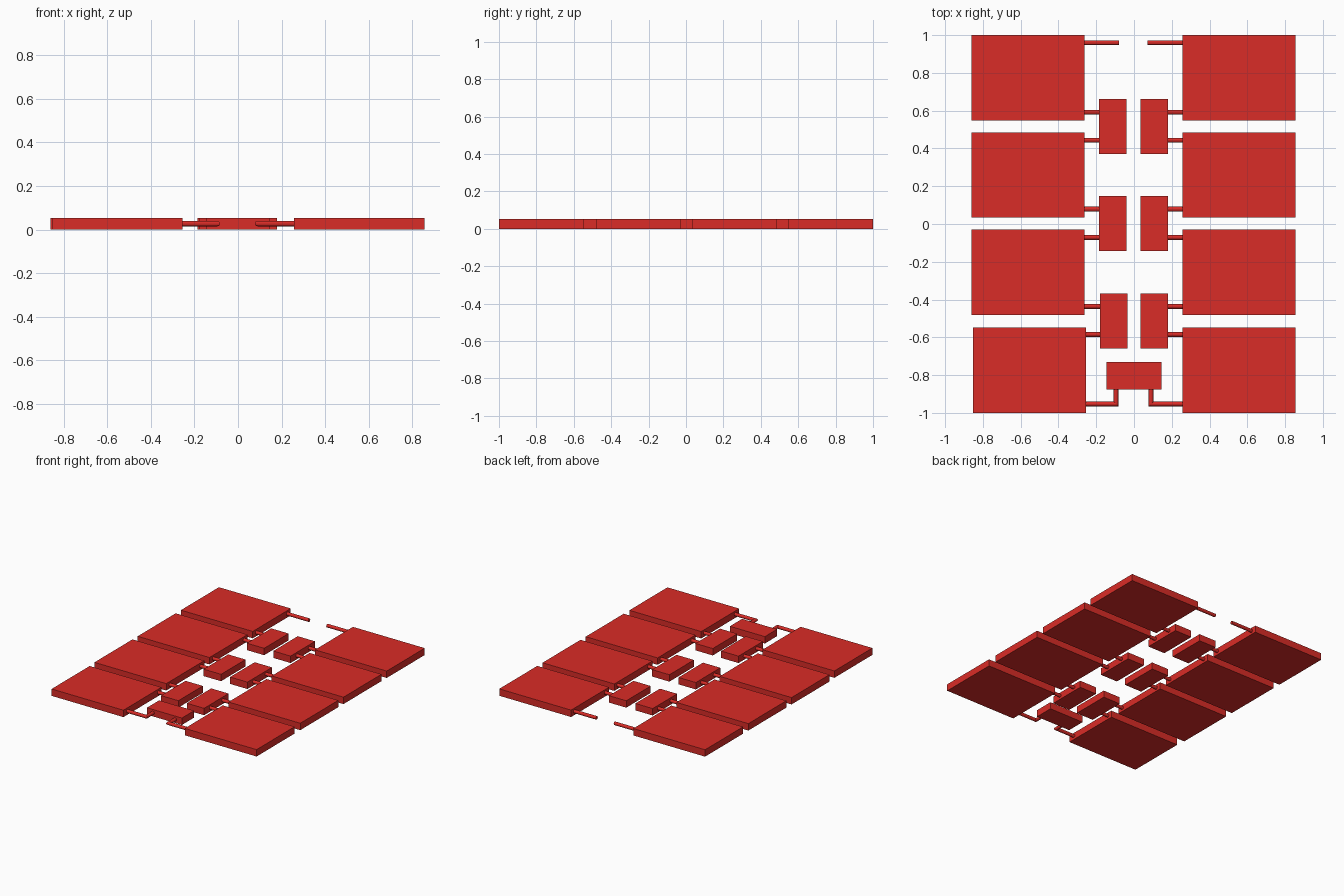
import bpy, bmesh, math
from mathutils import Vector

if "Cube" in bpy.data.objects:
    bpy.data.objects.remove(bpy.data.objects["Cube"])

red = bpy.data.materials.new("red")
red.diffuse_color = (0.7, 0.025, 0.02, 1)
red.use_nodes = True
red.node_tree.nodes["Principled BSDF"].inputs["Base Color"].default_value = red.diffuse_color

THICK = 0.052      # slab thickness
WIRE_Z = 0.0275    # wire centre height
WIRE_R = 0.0125


def finish(name, bm):
    bmesh.ops.recalc_face_normals(bm, faces=bm.faces)
    mesh = bpy.data.meshes.new(name)
    bm.to_mesh(mesh)
    bm.free()
    mesh.materials.append(red)
    obj = bpy.data.objects.new(name, mesh)
    bpy.context.collection.objects.link(obj)
    return obj


def slab(name, x, y, w, d):
    bm = bmesh.new()
    bmesh.ops.create_cube(bm, size=1)
    bmesh.ops.scale(bm, vec=(w, d, THICK), verts=bm.verts)
    bmesh.ops.translate(bm, vec=(x, y, THICK / 2), verts=bm.verts)
    return finish(name, bm)


def wire(name, points, sides=12):
    """Round wire along flat (x, y) points, mitred at corners."""
    bm = bmesh.new()
    pts = [Vector(p) for p in points]
    rings = []
    for i, p in enumerate(pts):
        normals = []
        for a, b in ((i - 1, i), (i, i + 1)):
            if a >= 0 and b < len(pts):
                d = (pts[b] - pts[a]).normalized()
                normals.append(Vector((-d.y, d.x)))
        n = sum(normals, Vector((0, 0))).normalized()
        n /= n.dot(normals[0])
        ring = []
        for k in range(sides):
            t = math.tau * k / sides
            q = p + n * WIRE_R * math.cos(t)
            ring.append(bm.verts.new((q.x, q.y, WIRE_Z + WIRE_R * math.sin(t))))
        rings.append(ring)
    for r0, r1 in zip(rings, rings[1:]):
        for k in range(sides):
            j = (k + 1) % sides
            bm.faces.new((r0[k], r0[j], r1[j], r1[k]))
    bm.faces.new(rings[0])
    bm.faces.new(rings[-1])
    return finish(name, bm)


panel_y = [0.774, 0.2595, -0.2545, -0.774]
block_y = [0.515, 0.002, -0.514]
tab_y = [0.592, 0.444, 0.079, -0.071, -0.437, -0.585]

for side, s, panel_x, block_x in (("left", -1, -0.56, -0.113), ("right", 1, 0.556, 0.107)):
    # Large panels; the last left one sits slightly inward
    for i, y in enumerate(panel_y):
        shift = 0.007 if side == "left" and i == 3 else 0
        slab(f"{side}_panel_{i + 1}", panel_x + shift, y, 0.598, 0.452)
    # Small connector blocks
    for i, y in enumerate(block_y):
        shift = 0.006 if side == "left" and i == 2 else 0
        slab(f"{side}_block_{i + 1}", block_x + shift, y, 0.144, 0.291)
    # Short wires from panels to blocks
    inner = panel_x - s * 0.299
    for i, y in enumerate(tab_y):
        shift = 0.007 if side == "left" and i >= 4 else 0
        end = block_x + s * 0.072 + (0.006 if shift else 0)
        start = inner + (shift if i == 5 else 0)
        wire(f"{side}_wire_{i + 1}", [(start, y), (end, y)])
    # Loose lead at the back
    wire(f"{side}_back_lead", [(inner, 0.96), (-0.079 if s < 0 else 0.071, 0.96)])
    # Bent lead to the front block
    bend = -0.095 if s < 0 else 0.09
    start = inner + (0.007 if s < 0 else 0)
    wire(f"{side}_front_lead", [(start, -0.953), (bend, -0.953), (bend, -0.876)])

# Front block joining both rows
slab("front_block", 0, -0.8025, 0.291, 0.145)
